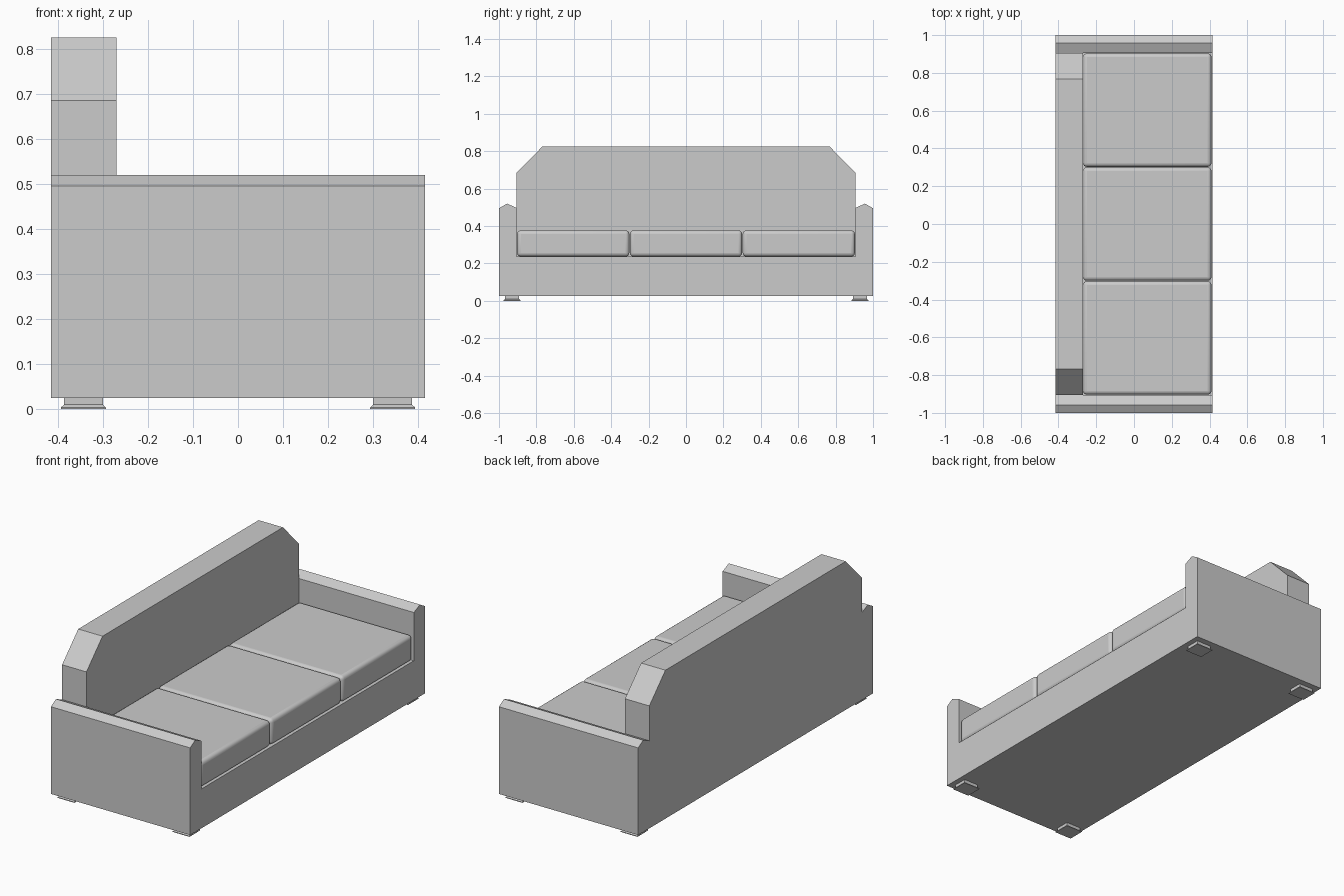
import bpy, bmesh
from math import radians

cube = bpy.data.objects.get("Cube")
if cube:
    bpy.data.objects.remove(cube, do_unlink=True)

GREY = (0.6, 0.6, 0.6, 1)
fabric = bpy.data.materials.new("grey_fabric")
fabric.use_nodes = True
fabric.diffuse_color = GREY
fabric.node_tree.nodes["Principled BSDF"].inputs["Base Color"].default_value = GREY


def finish(name, bm):
    bmesh.ops.recalc_face_normals(bm, faces=bm.faces)
    mesh = bpy.data.meshes.new(name)
    bm.to_mesh(mesh)
    bm.free()
    mesh.materials.append(fabric)
    obj = bpy.data.objects.new(name, mesh)
    bpy.context.collection.objects.link(obj)
    return obj


def extrude_profile(name, half, x0, x1):
    """Mirror a half outline of (y, z) points and extrude it along x."""
    outline = half + [(-y, z) for y, z in reversed(half)]
    bm = bmesh.new()
    face = bm.faces.new([bm.verts.new((x0, y, z)) for y, z in outline])
    new = bmesh.ops.extrude_face_region(bm, geom=[face])["geom"]
    verts = [v for v in new if isinstance(v, bmesh.types.BMVert)]
    bmesh.ops.translate(bm, verts=verts, vec=(x1 - x0, 0, 0))
    return finish(name, bm)


def cushion(name, y0, y1):
    x0, x1, z0, z1 = -0.27, 0.41, 0.237, 0.377
    bm = bmesh.new()
    bmesh.ops.create_cube(bm, size=1)
    bmesh.ops.scale(bm, verts=bm.verts, vec=(x1 - x0, y1 - y0, z1 - z0))
    bmesh.ops.translate(bm, verts=bm.verts,
                        vec=((x0 + x1) / 2, (y0 + y1) / 2, (z0 + z1) / 2))
    obj = finish(name, bm)
    bevel = obj.modifiers.new("rounded_edges", "BEVEL")
    bevel.width = 0.02
    bevel.segments = 4
    bpy.ops.object.select_all(action="DESELECT")
    obj.select_set(True)
    bpy.context.view_layer.objects.active = obj
    bpy.ops.object.shade_smooth_by_angle(angle=radians(40))


def foot(name, cx, cy):
    """Square foot: flared base plate with a narrower block above."""
    bm = bmesh.new()
    rings = []
    for hx, hy, z in [(0.05, 0.045, 0), (0.05, 0.045, 0.004),
                      (0.043, 0.037, 0.01), (0.043, 0.037, 0.03)]:
        rings.append([bm.verts.new((cx + sx * hx, cy + sy * hy, z))
                      for sx, sy in ((-1, -1), (1, -1), (1, 1), (-1, 1))])
    for low, high in zip(rings, rings[1:]):
        for i in range(4):
            j = (i + 1) % 4
            bm.faces.new((low[i], low[j], high[j], high[i]))
    bm.faces.new(rings[0])
    bm.faces.new(rings[-1])
    finish(name, bm)


# Base and both arms as one U-shaped body
extrude_profile("base_and_arms", [(1, 0.025), (1, 0.495), (0.957, 0.52),
                                  (0.905, 0.497), (0.905, 0.237)], -0.415, 0.415)

# Backrest with clipped top corners
extrude_profile("backrest", [(0.905, 0.237), (0.905, 0.685), (0.768, 0.825)],
                -0.415, -0.27)

# Three seat cushions
for side, mid in (("right", -0.603), ("middle", 0), ("left", 0.603)):
    cushion("seat_cushion_" + side, mid - 0.3, mid + 0.3)

# Four feet
for x in (-0.343, 0.343):
    for y in (-0.93, 0.93):
        foot(f"foot_{'left' if x > 0 else 'right'}_{'back' if y > 0 else 'front'}", x, y)
